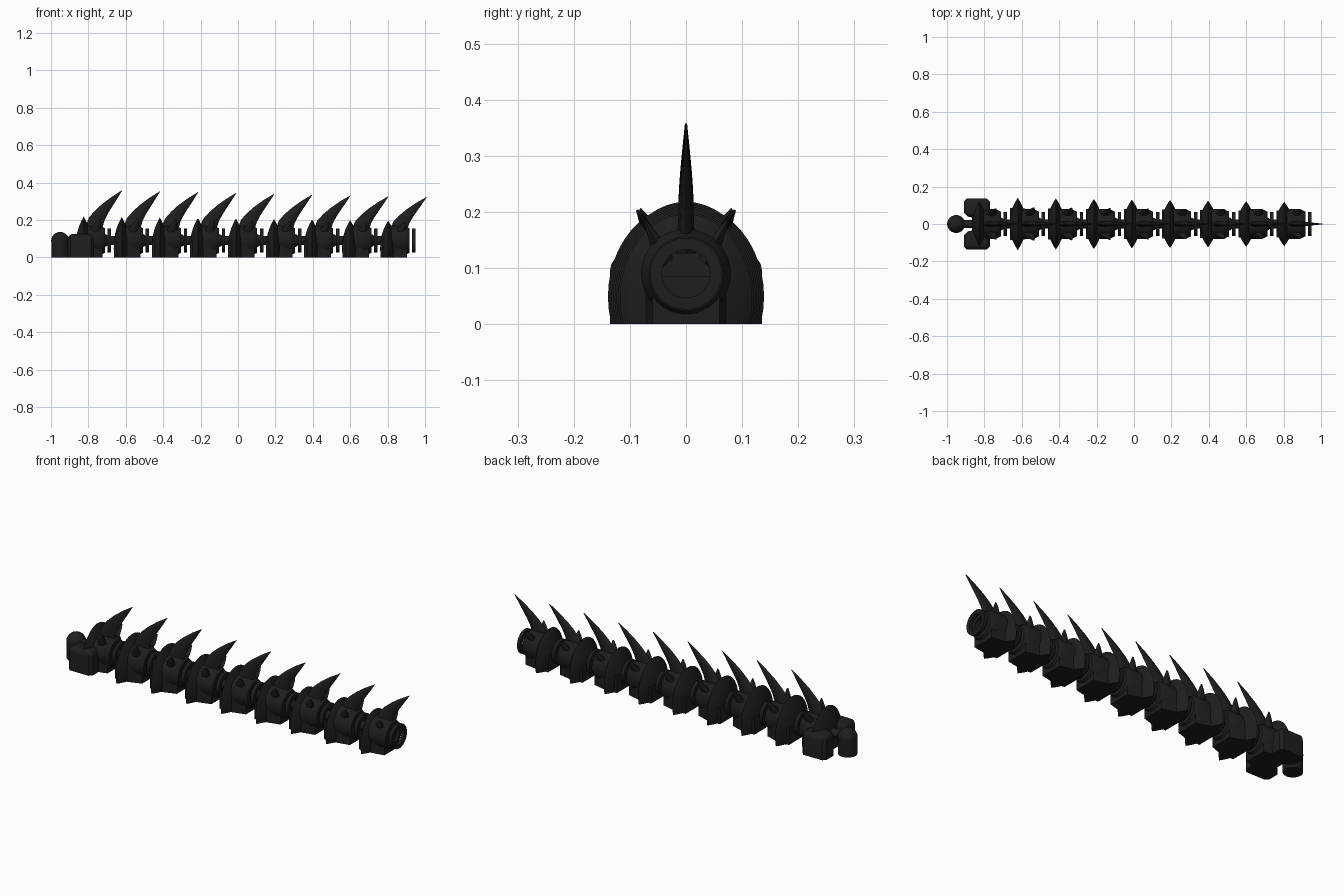
import bpy, bmesh, math
from mathutils import Vector

if "Cube" in bpy.data.objects:
    bpy.data.objects.remove(bpy.data.objects["Cube"])

black = bpy.data.materials.new("charcoal black")
black.diffuse_color = (0.013, 0.013, 0.013, 1)
black.use_nodes = True
black.node_tree.nodes["Principled BSDF"].inputs["Base Color"].default_value = black.diffuse_color


def finish(name, bm, x=0.0, angle=35):
    bmesh.ops.remove_doubles(bm, verts=bm.verts, dist=1e-5)
    bmesh.ops.recalc_face_normals(bm, faces=bm.faces)
    me = bpy.data.meshes.new(name)
    bm.to_mesh(me)
    bm.free()
    me.materials.append(black)
    ob = bpy.data.objects.new(name, me)
    ob.location.x = x
    bpy.context.collection.objects.link(ob)
    bpy.ops.object.select_all(action='DESELECT')
    ob.select_set(True)
    bpy.context.view_layer.objects.active = ob
    bpy.ops.object.shade_smooth_by_angle(angle=math.radians(angle))
    return ob


def loft(bm, rings, closed=True):
    rows = [[bm.verts.new(p) for p in r] for r in rings]
    n = len(rows[0])
    for a, b in zip(rows, rows[1:]):
        for i in range(n):
            j = (i + 1) % n
            bm.faces.new((a[i], a[j], b[j], b[i]))
    if closed:
        bm.faces.new(rows[0])
        bm.faces.new(rows[-1])


def lathe(name, profile, x, cz=0.09, sy=1.0, sz=1.0, n=32):
    """Turn (x, radius) points around the lengthwise axis, cut flat at the ground."""
    bm = bmesh.new()
    rings = [[(px, r * sy * math.cos(2 * math.pi * i / n), cz + r * sz * math.sin(2 * math.pi * i / n))
              for i in range(n)] for px, r in profile]
    loft(bm, rings, closed=False)
    bmesh.ops.remove_doubles(bm, verts=bm.verts, dist=1e-5)
    cut = bmesh.ops.bisect_plane(bm, geom=bm.verts[:] + bm.edges[:] + bm.faces[:],
                                 plane_co=(0, 0, 0), plane_no=(0, 0, 1), clear_inner=True)
    edges = [e for e in cut["geom_cut"] if isinstance(e, bmesh.types.BMEdge)]
    if edges:
        bmesh.ops.holes_fill(bm, edges=edges)
    return finish(name, bm, x)


def ball_profile(cx, r, n=12):
    return [(cx - r * math.cos(math.pi * i / n), r * math.sin(math.pi * i / n)) for i in range(n + 1)]


def block(name, x, corners, z0, z1, bevel=0.0):
    """Vertical prism from a plan outline."""
    bm = bmesh.new()
    loft(bm, [[(px, py, z) for px, py in corners] for z in (z0, z1)])
    if bevel:
        bmesh.ops.recalc_face_normals(bm, faces=bm.faces)
        top = [e for e in bm.edges if all(v.co.z > z1 - 1e-4 for v in e.verts)]
        bmesh.ops.bevel(bm, geom=top, offset=bevel, segments=4, profile=0.5, affect='EDGES')
    return finish(name, bm, x)


def horn(name, x, sz):
    # leading-edge and trailing-edge points, with half thickness
    rows = [((0, .14), (.095, .14), .017), ((.028, .213), (.112, .20), .014),
            ((.06, .25), (.13, .235), .0125), ((.098, .285), (.15, .268), .01),
            ((.15, .324), (.178, .312), .006), ((.204, .358), (.205, .356), .002)]
    bm = bmesh.new()
    rings = []
    for (ax, az), (bx, bz), w in rows:
        a, b = Vector((ax, 0, az * sz)), Vector((bx, 0, bz * sz))
        rings.append([(a + b) / 2 + (a - b) / 2 * math.cos(t) + Vector((0, w * math.sin(t), 0))
                      for t in (math.pi * k / 4 for k in range(8))])
    loft(bm, rings)
    finish(name, bm, x, 50)


def side_spike(name, x, side, sy, sz):
    base, tip = Vector((.05, .04, .12)), Vector((.085, .088, .206))
    rings = []
    for t, w in ((0, .024), (.5, .02), (.8, .011), (1, .003)):
        c = base.lerp(tip, t)
        rings.append([(c.x + w * 1.2 * math.cos(a), side * sy * (c.y + w * .6 * math.sin(a)),
                       sz * (c.z - w * .5 * math.sin(a))) for a in (math.pi * k / 3 for k in range(6))])
    bm = bmesh.new()
    loft(bm, rings)
    finish(name, bm, x, 50)


# Nine vertebrae, shrinking slightly toward the tail
for i in range(9):
    x = -0.825 + 0.2035 * i
    sz = 1 - 0.0125 * i
    sy = 0.93 if i == 0 else 1.015 - 0.0215 * i
    # lens-shaped shield plate
    radii = [0, .25, .5, .7, .85, .95, 1]
    lens = [(-.043 * (1 - r ** 2.3), r) for r in radii]
    lens += [(-px, r) for px, r in lens[-2::-1]]
    lathe("shield_plate", lens, x, .05 * sz, .14 * sy, .168 * sz, 48)
    # hollow socket body with flat-bottomed foot
    lathe("socket_body", [(0, 0), (0, .08), (.085, .08), (.1, .072), (.113, .066),
                          (.113, .045), (.05, .045), (.05, 0)], x)
    block("foot", x, [(-.042, -.085 * sy), (-.042, .085 * sy), (.03, .085 * sy), (.1, .06),
                      (.1, -.06), (.03, -.085 * sy)], 0, .085)
    # rear collar ring
    lathe("collar_ring", [(.128, .043), (.128, .064), (.146, .064), (.146, .043), (.128, .043)], x)
    horn("dorsal_horn", x, sz)
    for side in (-1, 1):
        side_spike("side_spike", x, side, sy, sz)
    if i:
        # ball and pin reaching into the previous socket
        lathe("joint_pin", [(-.1, 0), (-.1, .024), (0, .024), (0, 0)], x, n=20)
        lathe("joint_ball", ball_profile(-.1, .036), x, n=24)

# Front hitch: round-topped post with a neck
lathe("hitch_ball", ball_profile(-.951, .048), 0, .088)
block("hitch_post", -.951, [(.047 * math.cos(math.pi * k / 12), .047 * math.sin(math.pi * k / 12))
                            for k in range(24)], 0, .088)
lathe("hitch_neck", [(-.95, 0), (-.95, .022), (-.8, .022), (-.8, 0)], 0, n=20)

# Pair of rounded blocks beside the hitch
for s in (-1, 1):
    outline = [(-.91, .06), (-.91, .12), (-.895, .135), (-.785, .135), (-.77, .12),
               (-.77, .05), (-.84, .03), (-.89, .04)]
    block("side_block", 0, [(px, s * py) for px, py in outline], 0, .125, .028)
